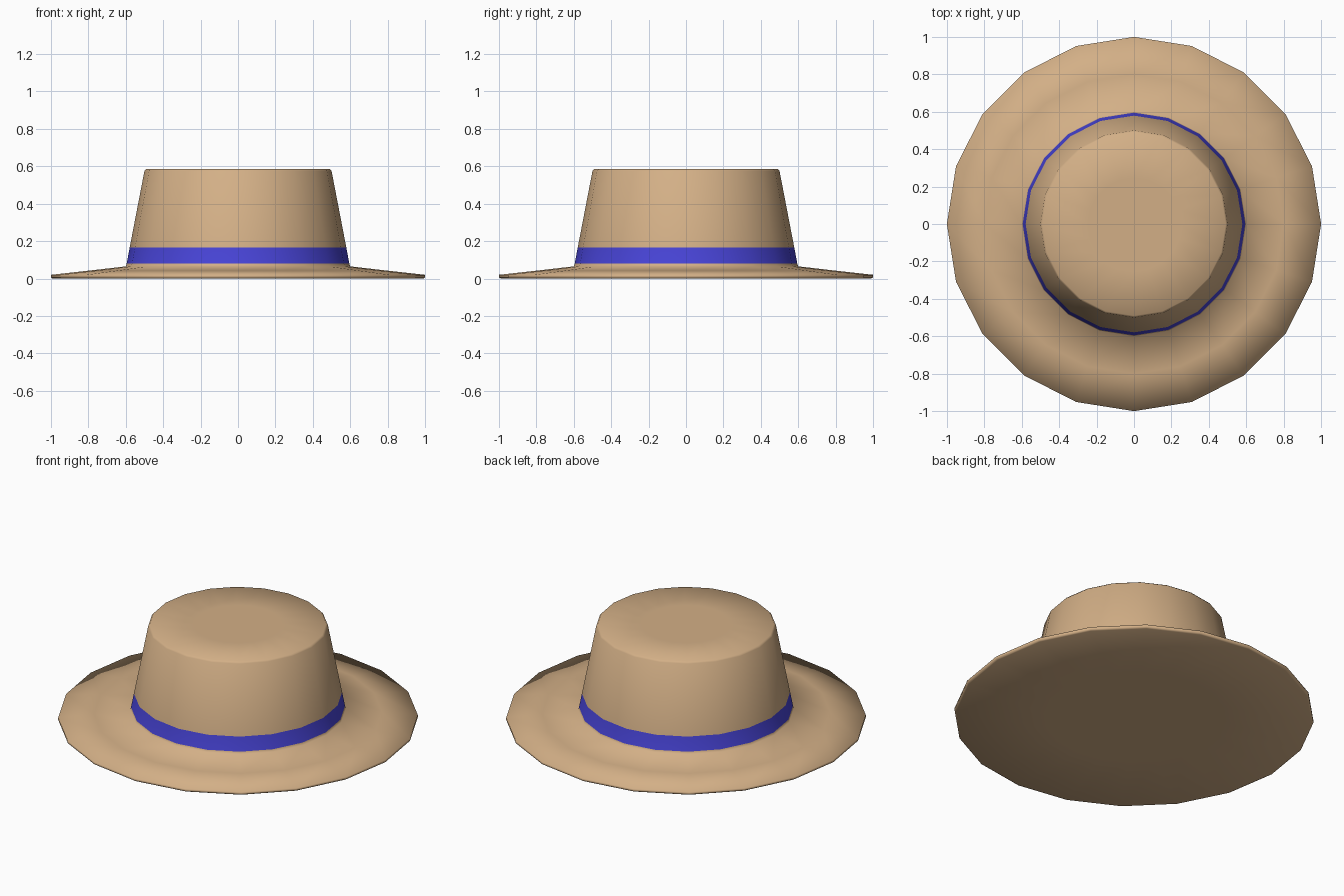
import bpy, bmesh, math

if "Cube" in bpy.data.objects:
    bpy.data.objects.remove(bpy.data.objects["Cube"])

SIDES = 20


def material(name, rgb):
    m = bpy.data.materials.new(name)
    m.diffuse_color = (*rgb, 1)
    m.use_nodes = True
    m.node_tree.nodes["Principled BSDF"].inputs["Base Color"].default_value = m.diffuse_color
    return m


tan = material("tan felt", (0.65, 0.43, 0.24))
blue = material("blue ribbon", (0.065, 0.058, 0.68))

# Hat outline as (radius, height), from under the brim to the crown top
profile = [
    (0.50, 0.0), (0.99, 0.0), (1.0, 0.006), (1.0, 0.02),   # underside and rim
    (0.80, 0.042), (0.60, 0.065),                          # brim top
    (0.595, 0.08), (0.579, 0.165),                         # ribbon
    (0.50, 0.575), (0.49, 0.586), (0.25, 0.586),           # crown
]
BAND_LOW, BAND_HIGH = 0.08, 0.165

bm = bmesh.new()
rings = []
for r, z in profile:
    rings.append([bm.verts.new((r * math.cos(2 * math.pi * i / SIDES),
                                r * math.sin(2 * math.pi * i / SIDES), z))
                  for i in range(SIDES)])

# Join neighbouring rings; faces between the band heights become ribbon
for lower, upper in zip(rings, rings[1:]):
    for i in range(SIDES):
        j = (i + 1) % SIDES
        f = bm.faces.new((lower[i], lower[j], upper[j], upper[i]))
        z = f.calc_center_median().z
        f.material_index = int(BAND_LOW < z < BAND_HIGH and lower[i].co.x ** 2 + lower[i].co.y ** 2 < 0.36)

# Close underside and crown top
bm.faces.new(rings[0][::-1])
bm.faces.new(rings[-1])
bmesh.ops.recalc_face_normals(bm, faces=bm.faces)
for f in bm.faces:
    f.smooth = True

mesh = bpy.data.meshes.new("brimmed_hat")
bm.to_mesh(mesh)
bm.free()
mesh.materials.append(tan)
mesh.materials.append(blue)
hat = bpy.data.objects.new("brimmed_hat", mesh)
bpy.context.collection.objects.link(hat)
